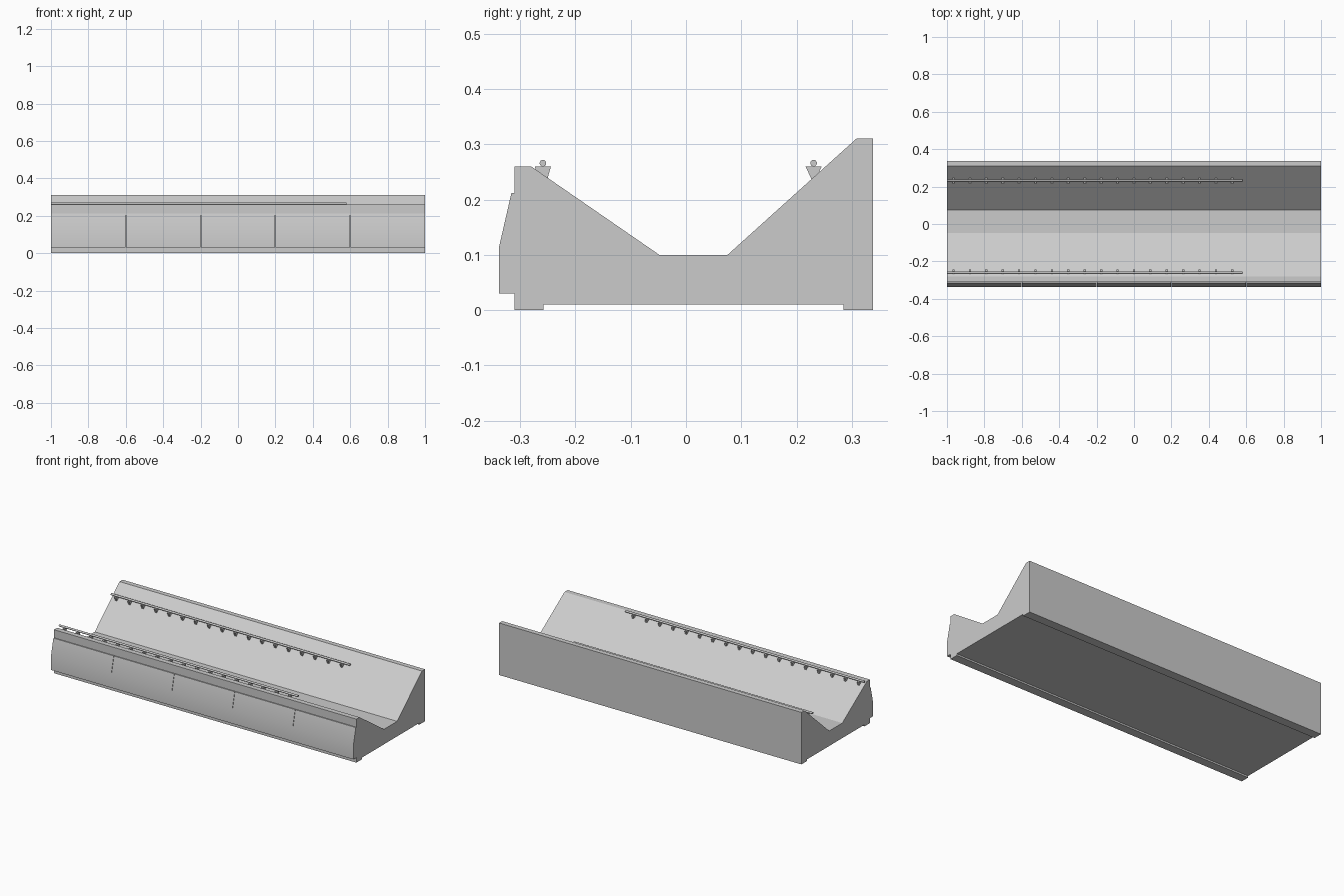
import bpy, bmesh, math

cube = bpy.data.objects.get("Cube")
if cube:
    bpy.data.objects.remove(cube, do_unlink=True)

grey = bpy.data.materials.new("concrete_grey")
grey.use_nodes = True
colour = (0.6, 0.6, 0.6, 1)
grey.diffuse_color = colour
grey.node_tree.nodes["Principled BSDF"].inputs["Base Color"].default_value = colour


def add_prism(bm, profile, x0, x1):
    """Extrude a closed (y, z) profile along x."""
    face = bm.faces.new([bm.verts.new((x0, y, z)) for y, z in profile])
    moved = bmesh.ops.extrude_face_region(bm, geom=[face])["geom"]
    verts = [v for v in moved if isinstance(v, bmesh.types.BMVert)]
    bmesh.ops.translate(bm, verts=verts, vec=(x1 - x0, 0, 0))


def finish(name, bm, smooth=False):
    bmesh.ops.recalc_face_normals(bm, faces=bm.faces)
    mesh = bpy.data.meshes.new(name)
    bm.to_mesh(mesh)
    bm.free()
    mesh.materials.append(grey)
    obj = bpy.data.objects.new(name, mesh)
    bpy.context.collection.objects.link(obj)
    if smooth:
        bpy.ops.object.select_all(action="DESELECT")
        obj.select_set(True)
        bpy.context.view_layer.objects.active = obj
        bpy.ops.object.shade_smooth_by_angle(angle=math.radians(35))
    return obj


# Trough body with two shallow feet along its underside
body_profile = [(-0.31, 0), (-0.258, 0), (-0.258, 0.01), (0.285, 0.01),
                (0.285, 0), (0.338, 0), (0.338, 0.311), (0.309, 0.311),
                (0.075, 0.1), (-0.048, 0.1), (-0.28, 0.26), (-0.31, 0.26)]
bm = bmesh.new()
add_prism(bm, body_profile, -1, 1)
finish("trough_body", bm)

# Five cladding panels on the front
panel_profile = [(-0.31, 0.03), (-0.338, 0.03), (-0.338, 0.116),
                 (-0.316, 0.212), (-0.31, 0.212)]
width, seam = 0.4, 0.001
for i in range(5):
    left = -1 + i * width
    bm = bmesh.new()
    add_prism(bm, panel_profile, left + (seam if i else 0),
              left + width - (seam if i < 4 else 0))
    finish(f"front_panel_{i + 1}", bm, smooth=True)

# Round rails carried by rows of tapered brackets
rail_start, rail_end, radius = -1, 0.58, 0.006
for side, y, foot in (("front", -0.259, 0.0075), ("back", 0.231, 0.003)):
    circle = [(y + radius * math.cos(math.tau * k / 16),
               0.266 + radius * math.sin(math.tau * k / 16)) for k in range(16)]
    bm = bmesh.new()
    add_prism(bm, circle, rail_start, rail_end)
    finish(f"{side}_rail", bm, smooth=True)

    bracket = [(y - 0.0145, 0.26), (y + 0.0145, 0.26),
               (y + foot, 0.235), (y - foot, 0.235)]
    bm = bmesh.new()
    for i in range(18):
        x = -0.965 + i * 0.0877
        add_prism(bm, bracket, x - 0.006, x + 0.006)
    finish(f"{side}_rail_brackets", bm)
